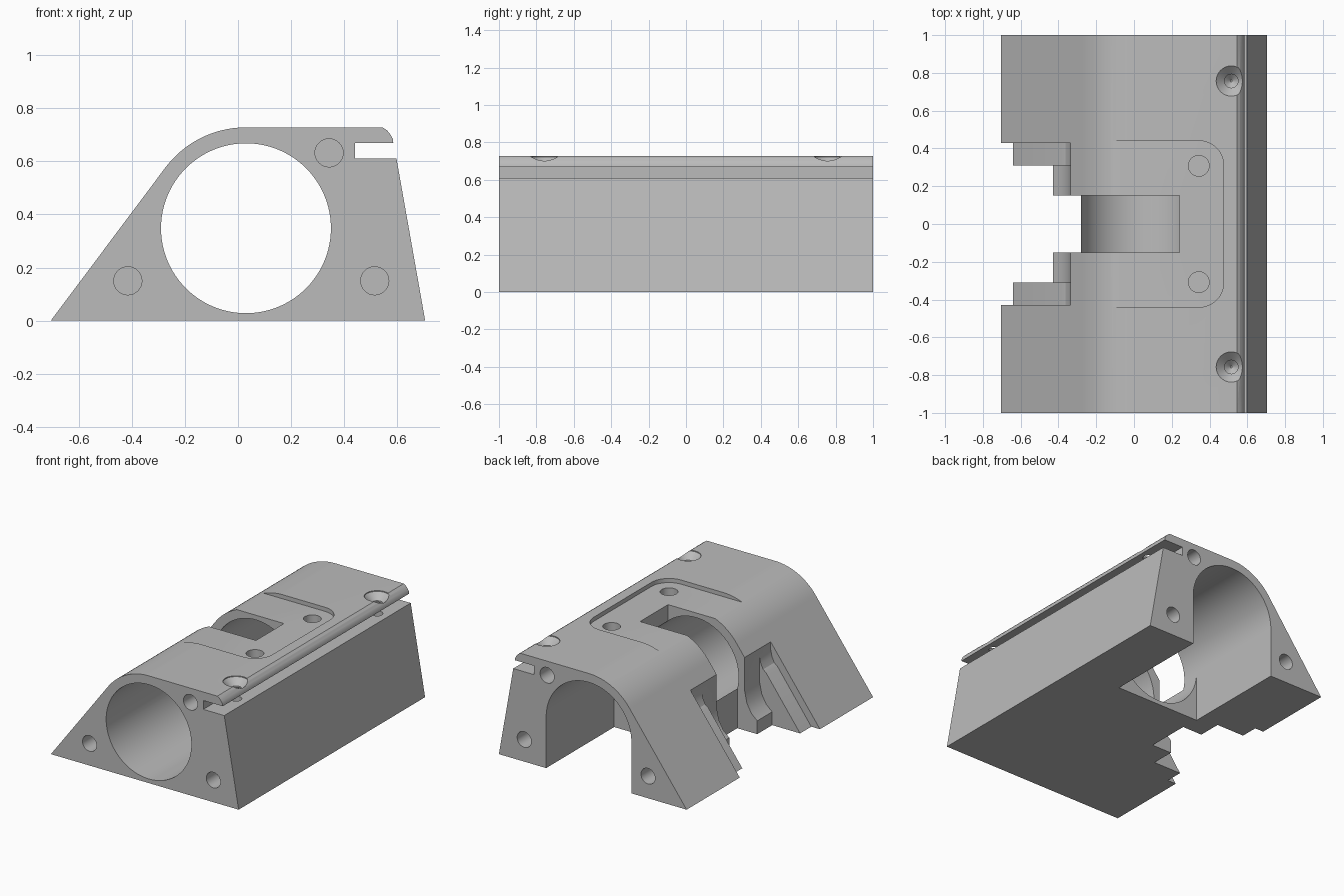
import bpy, bmesh
from math import sin, cos, pi, radians
from mathutils import Matrix, Vector

cube = bpy.data.objects.get("Cube")
if cube:
    bpy.data.objects.remove(cube, do_unlink=True)

grey = bpy.data.materials.new("plain grey")
grey.use_nodes = True
COLOUR = (0.5, 0.5, 0.5, 1)
grey.diffuse_color = COLOUR
grey.node_tree.nodes["Principled BSDF"].inputs["Base Color"].default_value = COLOUR

BORE_X, BORE_Z, BORE_R, SHELL_R = 0.03, 0.348, 0.32, 0.38


def arc(cx, cz, r, start, end, steps):
    """Points on an arc, angles in degrees."""
    angles = [radians(start + (end - start) * i / steps) for i in range(steps + 1)]
    return [(cx + r * cos(a), cz + r * sin(a)) for a in angles]


def finish(name, bm):
    bmesh.ops.recalc_face_normals(bm, faces=bm.faces)
    mesh = bpy.data.meshes.new(name)
    bm.to_mesh(mesh)
    bm.free()
    mesh.materials.append(grey)
    obj = bpy.data.objects.new(name, mesh)
    bpy.context.collection.objects.link(obj)
    return obj


def prism(name, points, low, high, upright=False):
    """Extrude an outline along y, or along z when upright."""
    bm = bmesh.new()
    place = (lambda a, b: (a, b, low)) if upright else (lambda a, b: (a, low, b))
    face = bm.faces.new([bm.verts.new(place(a, b)) for a, b in points])
    out = bmesh.ops.extrude_face_region(bm, geom=[face])
    shift = Vector((0, 0, high - low) if upright else (0, high - low, 0))
    bmesh.ops.translate(bm, vec=shift, verts=[v for v in out["geom"] if isinstance(v, bmesh.types.BMVert)])
    return finish(name, bm)


def box(name, x0, x1, y, z0, z1):
    return prism(name, [(x0, z0), (x1, z0), (x1, z1), (x0, z1)], -y, y)


def turned(name, profile, x, y):
    """Revolve (radius, z) points about a vertical axis."""
    bm = bmesh.new()
    points = [(0, profile[0][1])] + profile + [(0, profile[-1][1])]
    verts = [bm.verts.new((x + r, y, z)) for r, z in points]
    edges = [bm.edges.new(pair) for pair in zip(verts, verts[1:])]
    bmesh.ops.spin(bm, geom=verts + edges, cent=(x, y, 0), axis=(0, 0, 1), angle=2 * pi, steps=40)
    bmesh.ops.remove_doubles(bm, verts=bm.verts, dist=0.0001)
    return finish(name, bm)


def carve(cutter):
    mod = body.modifiers.new("cut", "BOOLEAN")
    mod.operation = "DIFFERENCE"
    mod.solver = "EXACT"
    mod.object = cutter
    bpy.context.view_layer.objects.active = body
    bpy.ops.object.modifier_apply(modifier=mod.name)
    bpy.data.objects.remove(cutter, do_unlink=True)


# Housing block with its curved shoulder and side slot
outline = [(-0.705, 0)] + arc(BORE_X, BORE_Z, SHELL_R, 143.3, 90, 20)
outline += [(0.545, 0.728), (0.562, 0.716), (0.575, 0.7), (0.583, 0.685), (0.585, 0.67)]
outline += [(0.44, 0.67), (0.44, 0.61), (0.597, 0.61), (0.705, 0)]
body = prism("housing", outline, -1, 1)

# Long bore, open underneath at the rear
carve(prism("bore", arc(BORE_X, BORE_Z, BORE_R, 0, 356.25, 95), -1.1, 1.1))
left, right = BORE_X - BORE_R, BORE_X + BORE_R
carve(prism("rear_channel", arc(BORE_X, BORE_Z, BORE_R, 0, 180, 48) + [(left, -0.1), (right, -0.1)], 0.27, 1.1))

# Shallow panel in the top
r, edge, half = 0.13, 0.475, 0.44
panel = [(-0.5, -half)] + arc(edge - r, r - half, r, -90, 0, 10)
panel += arc(edge - r, half - r, r, 0, 90, 10) + [(-0.5, half)]
carve(prism("top_panel", panel, 0.7, 0.9, upright=True))

# Central window and stepped notch in the sloping side
carve(box("window", -0.8, 0.24, 0.15, BORE_Z, 0.9))
carve(box("window_side", -0.8, -0.28, 0.15, -0.1, 0.6))
pocket = [(-0.8, -0.1), (-0.43, -0.1), (-0.43, 0.09), (-0.385, 0.13), (-0.352, 0.19),
          (-0.335, 0.27), (-0.335, 0.6), (-0.8, 0.6)]
carve(prism("pocket", pocket, -0.31, 0.31))
ledge = [(-0.715, -0.1), (-0.64, 0), (-0.385, 0.342), (-0.362, 0.36), (-0.345, 0.395),
         (-0.335, 0.44), (-0.335, 0.6), (-0.9, 0.6), (-0.9, -0.1)]
carve(prism("ledge", ledge, -0.43, 0.43))

for side in (-1, 1):
    # Blind holes in each end
    for x, z in ((-0.415, 0.15), (0.515, 0.15), (0.343, 0.632)):
        start, stop = sorted((side * 0.82, side * 1.1))
        carve(prism("end_hole", arc(x, z, 0.053, 0, 348.75, 31), start, stop))
    # Panel holes and countersunk screw holes
    carve(turned("panel_hole", [(0.055, 0.57), (0.055, 0.9)], 0.343, side * 0.308))
    sink = [(0.005, 0.42), (0.036, 0.45), (0.036, 0.68), (0.08, 0.722), (0.08, 0.9)]
    carve(turned("screw_hole", sink, 0.515, side * 0.757))

# Smooth curves, crisp edges
bpy.ops.object.select_all(action="DESELECT")
body.select_set(True)
bpy.context.view_layer.objects.active = body
bpy.ops.object.shade_smooth_by_angle(angle=radians(25))
